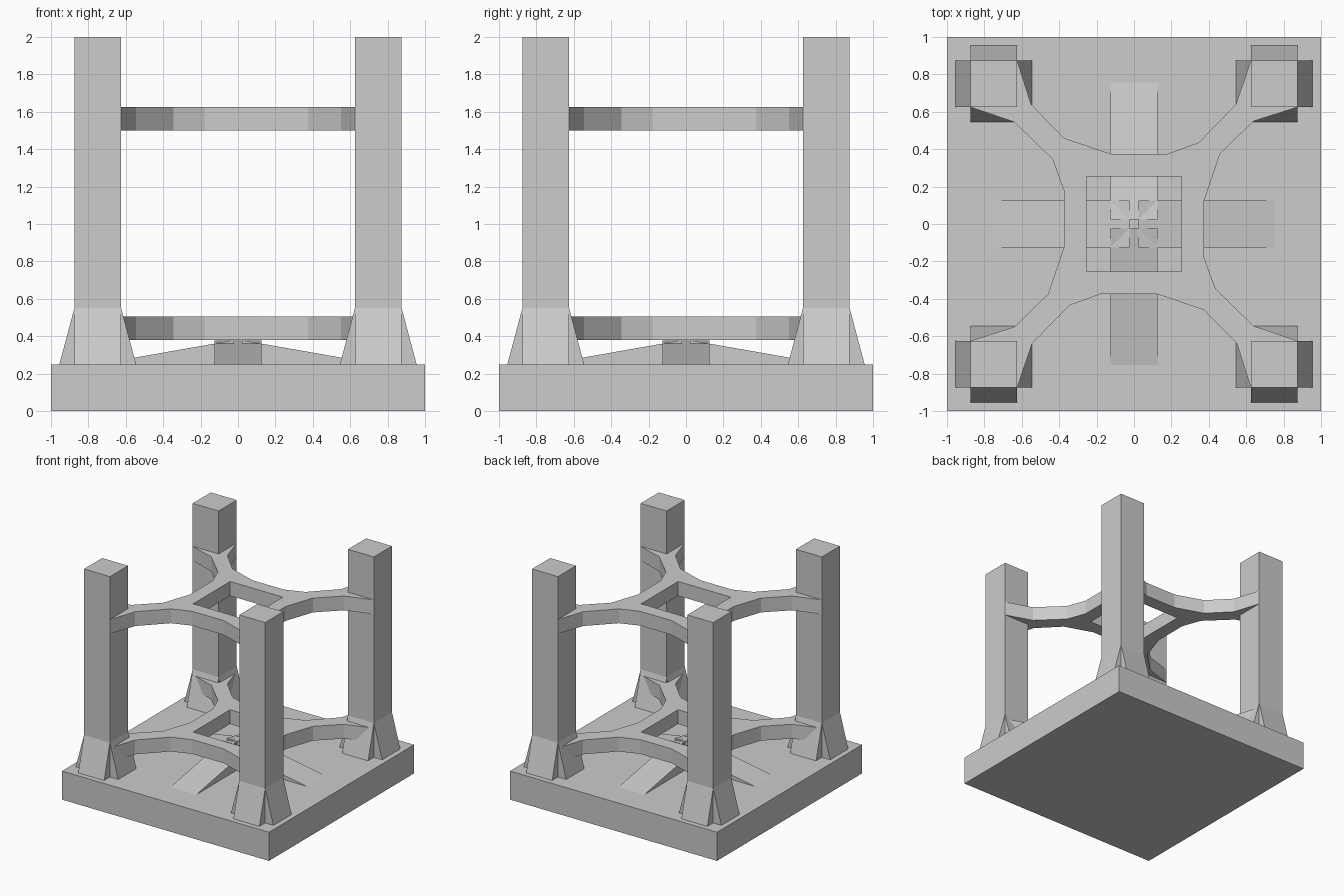
import bpy, bmesh, math
from mathutils import Matrix

if "Cube" in bpy.data.objects:
    bpy.data.objects.remove(bpy.data.objects["Cube"])

grey = bpy.data.materials.new("stone_grey")
grey.diffuse_color = (0.604, 0.604, 0.604, 1)
grey.use_nodes = True
grey.node_tree.nodes["Principled BSDF"].inputs["Base Color"].default_value = grey.diffuse_color


def add_object(name, mesh, loc=(0, 0, 0), turn=0):
    ob = bpy.data.objects.new(name, mesh)
    ob.location = loc
    ob.rotation_euler.z = turn
    bpy.context.collection.objects.link(ob)
    mesh.materials.clear()
    mesh.materials.append(grey)
    return ob


def box(name, x, y, z0, z1, half):
    bm = bmesh.new()
    bmesh.ops.create_cube(bm, size=1, matrix=Matrix.Translation((0, 0, (z0 + z1) / 2))
                          @ Matrix.Diagonal((2 * half, 2 * half, z1 - z0, 1)))
    me = bpy.data.meshes.new(name)
    bm.to_mesh(me)
    bm.free()
    return add_object(name, me, (x, y, 0))


def wedge(name, profile, half, loc=(0, 0, 0), turn=0):
    """Extrude an (x, z) profile across y, then turn it about z."""
    bm = bmesh.new()
    face = bm.faces.new([bm.verts.new((x, -half, z)) for x, z in profile])
    out = bmesh.ops.extrude_face_region(bm, geom=[face])["geom"]
    bmesh.ops.translate(bm, vec=(0, 2 * half, 0),
                        verts=[v for v in out if isinstance(v, bmesh.types.BMVert)])
    bmesh.ops.recalc_face_normals(bm, faces=bm.faces)
    me = bpy.data.meshes.new(name)
    bm.to_mesh(me)
    bm.free()
    return add_object(name, me, loc, turn)


def brace(name, z0, z1):
    """Four-armed plate with a square opening, each arm splayed onto its post."""
    side = [(-0.625, 0.875), (-0.55, 0.64), (-0.375, 0.46), (-0.125, 0.375),
            (0.18, 0.375), (0.345, 0.435), (0.545, 0.64), (0.625, 0.875)]
    outline = []
    for k in range(4):
        c, s = round(math.cos(k * math.pi / 2)), round(math.sin(k * math.pi / 2))
        outline += [(x * c + y * s, y * c - x * s) for x, y in side]
    h = 0.255
    cu = bpy.data.curves.new(name, 'CURVE')
    cu.dimensions = '2D'
    cu.fill_mode = 'BOTH'
    cu.extrude = (z1 - z0) / 2
    for pts in (outline, [(-h, -h), (h, -h), (h, h), (-h, h)]):
        sp = cu.splines.new('POLY')
        sp.points.add(len(pts) - 1)
        for p, (x, y) in zip(sp.points, pts):
            p.co = (x, y, 0, 1)
        sp.use_cyclic_u = True
    tmp = bpy.data.objects.new(name + "_curve", cu)
    bpy.context.collection.objects.link(tmp)
    bpy.context.view_layer.update()
    me = bpy.data.meshes.new_from_object(
        tmp.evaluated_get(bpy.context.evaluated_depsgraph_get()))
    bpy.data.objects.remove(tmp)
    bm = bmesh.new()
    bm.from_mesh(me)
    bmesh.ops.remove_doubles(bm, verts=bm.verts, dist=1e-4)
    bmesh.ops.recalc_face_normals(bm, faces=bm.faces)
    for f in bm.faces:
        f.smooth = False
    bm.to_mesh(me)
    bm.free()
    add_object(name, me, (0, 0, (z0 + z1) / 2))


# base slab
box("base", 0, 0, 0, 0.25, 1)

# corner posts with a sloped foot on every side
for i, (sx, sy) in enumerate([(-1, -1), (1, -1), (1, 1), (-1, 1)]):
    x, y = 0.75 * sx, 0.75 * sy
    box(f"post_{i}", x, y, 0.25, 2, 0.125)
    for k in range(4):
        wedge(f"post_foot_{i}_{k}", [(0.125, 0.25), (0.205, 0.25), (0.125, 0.55)],
              0.125, (x, y, 0), k * math.pi / 2)

# lower and upper braces
brace("lower_brace", 0.38, 0.505)
brace("upper_brace", 1.5, 1.625)

# four low ramps meeting around a small gap in the middle
for k in range(4):
    wedge(f"ramp_{k}", [(0.025, 0.25), (0.755, 0.25), (0.025, 0.378)],
          0.125, turn=k * math.pi / 2)
